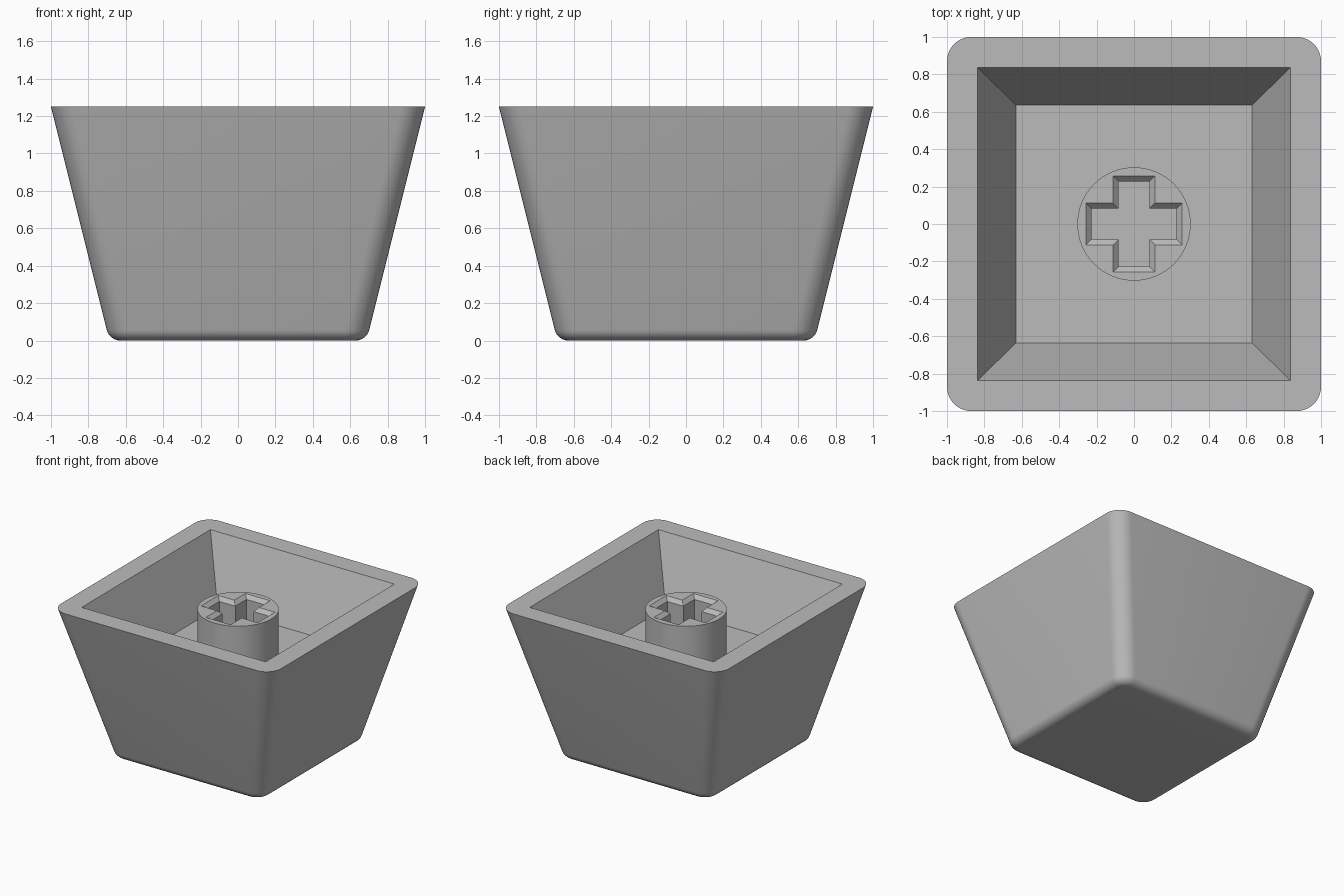
import bpy, bmesh, math

if "Cube" in bpy.data.objects:
    bpy.data.objects.remove(bpy.data.objects["Cube"])

mat = bpy.data.materials.new("plain grey")
mat.diffuse_color = (0.5, 0.5, 0.5, 1)
mat.use_nodes = True
mat.node_tree.nodes["Principled BSDF"].inputs["Base Color"].default_value = mat.diffuse_color

TOP, FLOOR, STEM_TOP = 1.25, 0.74, 1.14


def rounded_square(half, r, z, n=10):
    """Outline of a square with rounded corners."""
    pts = []
    for k in range(4):
        a0 = k * math.pi / 2
        sx, sy = [(1, 1), (-1, 1), (-1, -1), (1, -1)][k]
        for i in range(n + 1):
            a = a0 + i * math.pi / 2 / n
            pts.append((sx * (half - r) + r * math.cos(a),
                        sy * (half - r) + r * math.sin(a), z))
    return pts


def cross(length, half, z):
    """Outline of a plus shape, counter-clockwise."""
    pts = []
    for k in range(4):
        c, s = [(1, 0), (0, 1), (-1, 0), (0, -1)][k]
        for x, y in ((length, -half), (length, half), (half, half)):
            pts.append((c * x - s * y, s * x + c * y, z))
    return pts


def loop(bm, pts):
    return [bm.verts.new(p) for p in pts]


def bridge(bm, a, b):
    n = len(a)
    for i in range(n):
        bm.faces.new((a[i], a[(i + 1) % n], b[(i + 1) % n], b[i]))


def rim(bm, outer, inner):
    """Flat ring between two outlines with different point counts."""
    edges = []
    for ring in (outer, inner):
        for i, v in enumerate(ring):
            w = ring[(i + 1) % len(ring)]
            edges.append(bm.edges.get((v, w)) or bm.edges.new((v, w)))
    bmesh.ops.triangle_fill(bm, use_beauty=True, edges=edges)


def finish(bm, name):
    bmesh.ops.recalc_face_normals(bm, faces=bm.faces)
    me = bpy.data.meshes.new(name)
    bm.to_mesh(me)
    bm.free()
    ob = bpy.data.objects.new(name, me)
    bpy.context.collection.objects.link(ob)
    me.materials.append(mat)
    bpy.context.view_layer.objects.active = ob
    ob.select_set(True)
    bpy.ops.object.shade_smooth_by_angle(angle=math.radians(30))
    ob.select_set(False)


# Cap shell: tapered outside with a rounded lower edge, open cavity on top
bm = bmesh.new()
R, CORNER = 0.075, 0.13
TILT = math.atan(0.25)
flat = 0.6875 - R * math.tan(math.radians(90) / 2 - TILT / 2)
rings = []
for i in range(9):
    a = (math.pi / 2 - TILT) * i / 8
    half = flat + R * math.sin(a)
    z = R - R * math.cos(a)
    inset = R * (math.cos(TILT) - math.sin(a))
    rings.append(loop(bm, rounded_square(half, CORNER - inset, z)))
rings.append(loop(bm, rounded_square(1.0, CORNER, TOP)))
bm.faces.new(rings[0])
for a, b in zip(rings, rings[1:]):
    bridge(bm, a, b)
square = [(1, 1), (-1, 1), (-1, -1), (1, -1)]
mouth = loop(bm, [(0.836 * x, 0.836 * y, TOP) for x, y in square])
base = loop(bm, [(0.63 * x, 0.635 * y, FLOOR) for x, y in square])
bridge(bm, mouth, base)
bm.faces.new(base)
rim(bm, rings[-1], mouth)
finish(bm, "cap_shell")

# Round stem with a chamfered plus-shaped socket
bm = bmesh.new()
N = 64
circle = [(0.303 * math.cos(2 * math.pi * i / N),
           0.303 * math.sin(2 * math.pi * i / N)) for i in range(N)]
low = loop(bm, [(x, y, FLOOR) for x, y in circle])
high = loop(bm, [(x, y, STEM_TOP) for x, y in circle])
bridge(bm, low, high)
socket = [loop(bm, cross(0.257, 0.112, STEM_TOP)),
          loop(bm, cross(0.228, 0.083, STEM_TOP - 0.03)),
          loop(bm, cross(0.228, 0.083, FLOOR))]
for a, b in zip(socket, socket[1:]):
    bridge(bm, a, b)
rim(bm, high, socket[0])
finish(bm, "stem")
